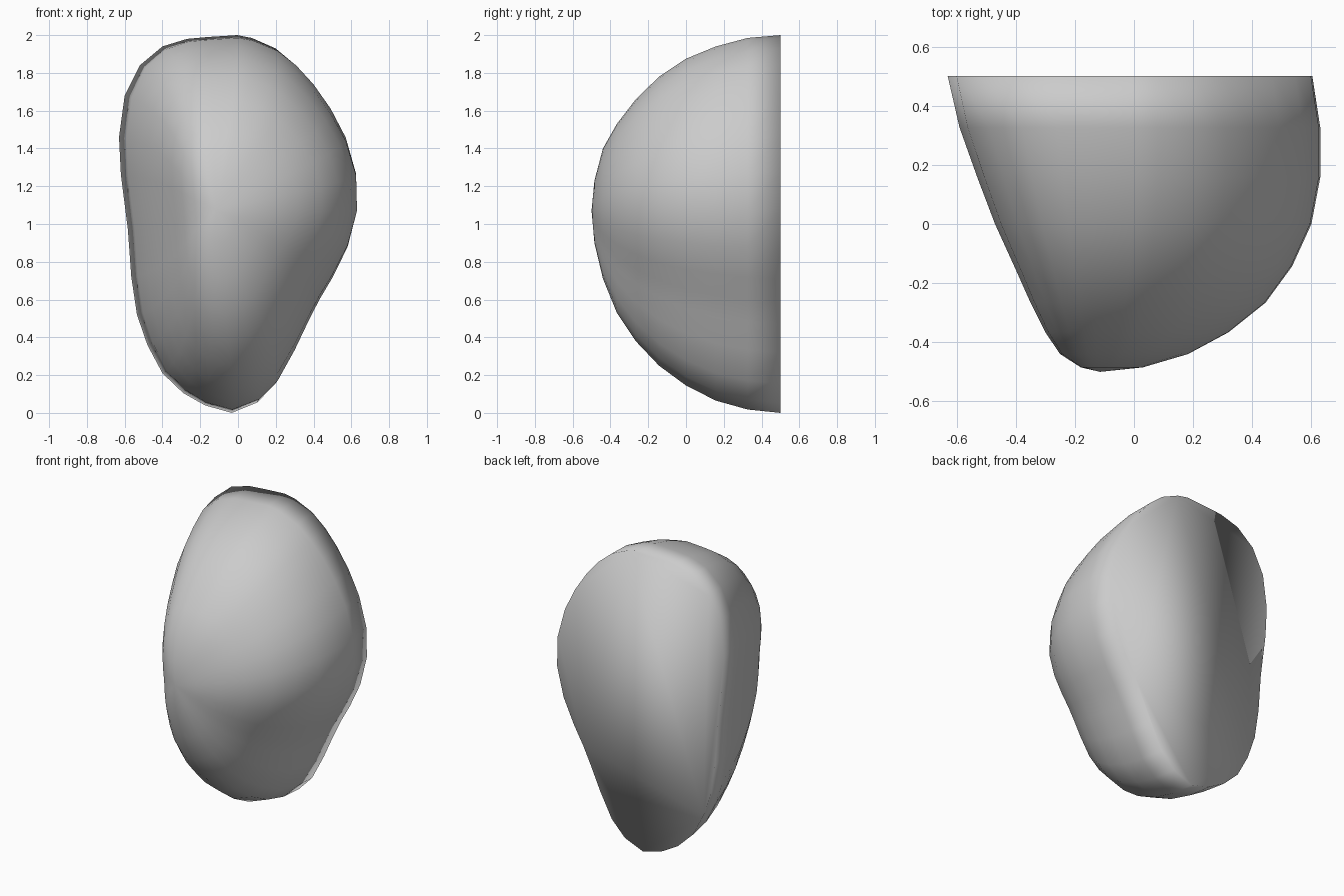
import bpy, bmesh
from math import sin, radians

if "Cube" in bpy.data.objects:
    bpy.data.objects.remove(bpy.data.objects["Cube"])

# Front outline of the half pebble (x, z), clockwise from the top
OUTLINE = [(0.0, 2.0), (.08, 1.985), (.21, 1.93), (.31, 1.85), (.40, 1.75), (.49, 1.62),
           (.57, 1.465), (.625, 1.27), (.63, 1.07), (.58, .875), (.50, .71), (.43, .59),
           (.37, .47), (.30, .32), (.21, .155), (.11, .055), (-.03, 0), (-.175, .04),
           (-.29, .105), (-.40, .21), (-.48, .36), (-.535, .52), (-.565, .72),
           (-.583, .97), (-.62, 1.26), (-.63, 1.46), (-.60, 1.68), (-.52, 1.84),
           (-.40, 1.94), (-.27, 1.98), (-.16, 1.99)]

# Limits of each cross-section, back to front: left, right, bottom, top
SECTIONS = [(-.63, .603, 0, 2), (-.59, .63, .018, 1.985), (-.53, .63, .065, 1.94),
            (-.47, .60, .145, 1.875), (-.405, .535, .25, 1.78), (-.35, .445, .38, 1.66),
            (-.30, .32, .53, 1.53), (-.25, .183, .71, 1.40), (-.18, .03, .90, 1.23)]
CX, CZ = -.115, 1.07          # axis through the front tip


def remap(v, c, lo, hi, new_lo, new_hi):
    """Scale each side of the axis separately to the section's limits."""
    if v < c:
        return c + (v - c) * (new_lo - c) / (lo - c)
    return c + (v - c) * (new_hi - c) / (hi - c)


# Half pebble: sections 10 degrees apart, flat back, rounded front
bm = bmesh.new()
rings = []
for k, (l, r, b, t) in enumerate(SECTIONS):
    y = .5 - sin(radians(10 * k))
    rings.append([bm.verts.new((remap(x, CX, -.63, .63, l, r), y,
                                remap(z, CZ, 0, 2, b, t))) for x, z in OUTLINE])
n = len(OUTLINE)
for a, b in zip(rings, rings[1:]):
    for i in range(n):
        j = (i + 1) % n
        bm.faces.new((a[i], a[j], b[j], b[i]))
tip = bm.verts.new((CX, -.5, CZ))
for i in range(n):
    bm.faces.new((rings[-1][i], rings[-1][(i + 1) % n], tip))
bm.faces.new(rings[0])        # flat back
bmesh.ops.recalc_face_normals(bm, faces=bm.faces)
for f in bm.faces:
    f.smooth = True

mesh = bpy.data.meshes.new("half_pebble")
bm.to_mesh(mesh)
bm.free()
bpy.context.collection.objects.link(bpy.data.objects.new("half_pebble", mesh))
